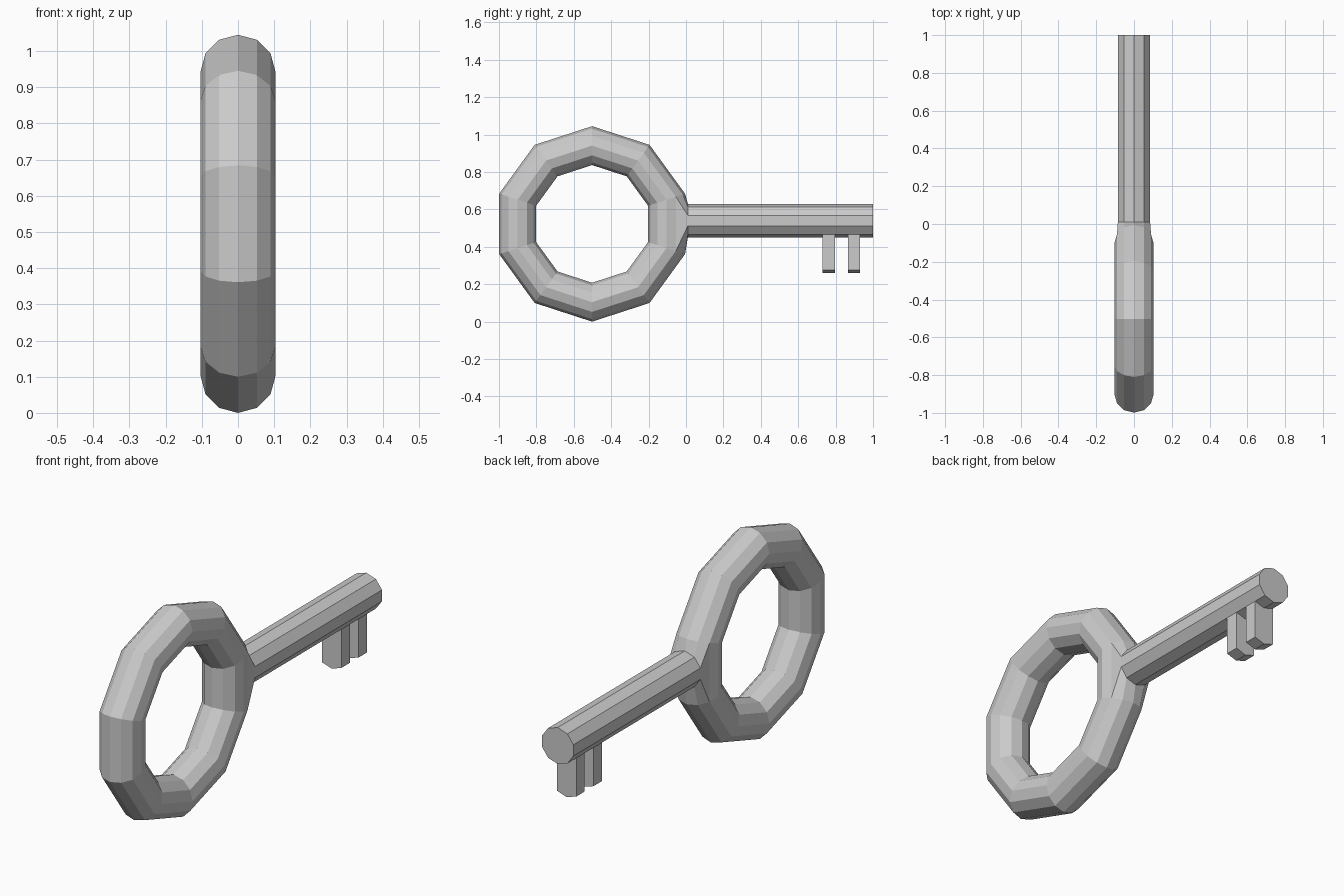
import bpy, bmesh
from math import sin, cos, radians

if "Cube" in bpy.data.objects:
    bpy.data.objects.remove(bpy.data.objects["Cube"])

bm = bmesh.new()

# Ring-shaped bow in the YZ plane: 10 segments, 12-sided section
CY, CZ, MAJOR, MINOR = -0.502, 0.5225, 0.4185, 0.104
ring = []
for i in range(10):
    a = radians(18 + 36 * i)
    row = []
    for j in range(12):
        b = radians(30 * j)
        r = MAJOR + MINOR * cos(b)
        row.append(bm.verts.new((MINOR * sin(b), CY + r * cos(a), CZ + r * sin(a))))
    ring.append(row)
for i in range(10):
    for j in range(12):
        if i == 9 and j in (10, 11, 0, 1):
            continue  # opening where the shaft joins
        n, k = (i + 1) % 10, (j + 1) % 12
        bm.faces.new((ring[i][j], ring[n][j], ring[n][k], ring[i][k]))

# Ten-sided shaft, with cross-sections where the teeth begin and end
SHAFT_R, SHAFT_Z = 0.09, 0.54
opening = [ring[0][j] for j in (2, 1, 0, -1, -2)] + [ring[9][j] for j in (-2, -1, 0, 1, 2)]
loops = [opening]
for y in (0.01, 0.73, 0.797, 0.865, 0.93, 1.0):
    loops.append([bm.verts.new((SHAFT_R * cos(radians(18 + 36 * k)), y,
                                SHAFT_Z + SHAFT_R * sin(radians(18 + 36 * k))))
                  for k in range(10)])
teeth = []
for s in range(len(loops) - 1):
    for k in range(10):
        n = (k + 1) % 10
        f = bm.faces.new((loops[s][k], loops[s][n], loops[s + 1][n], loops[s + 1][k]))
        if s in (2, 4) and k in (6, 7):
            teeth.append(f)
bm.faces.new(loops[-1])

# Two teeth extruded down from the underside
bmesh.ops.recalc_face_normals(bm, faces=bm.faces[:])
out = bmesh.ops.extrude_face_region(bm, geom=teeth)["geom"]
bmesh.ops.translate(bm, vec=(0, 0, -0.19),
                    verts=[g for g in out if isinstance(g, bmesh.types.BMVert)])
bmesh.ops.delete(bm, geom=[f for f in teeth if f.is_valid], context='FACES')
bmesh.ops.recalc_face_normals(bm, faces=bm.faces[:])

mesh = bpy.data.meshes.new("key")
bm.to_mesh(mesh)
bm.free()
bpy.context.collection.objects.link(bpy.data.objects.new("key", mesh))
